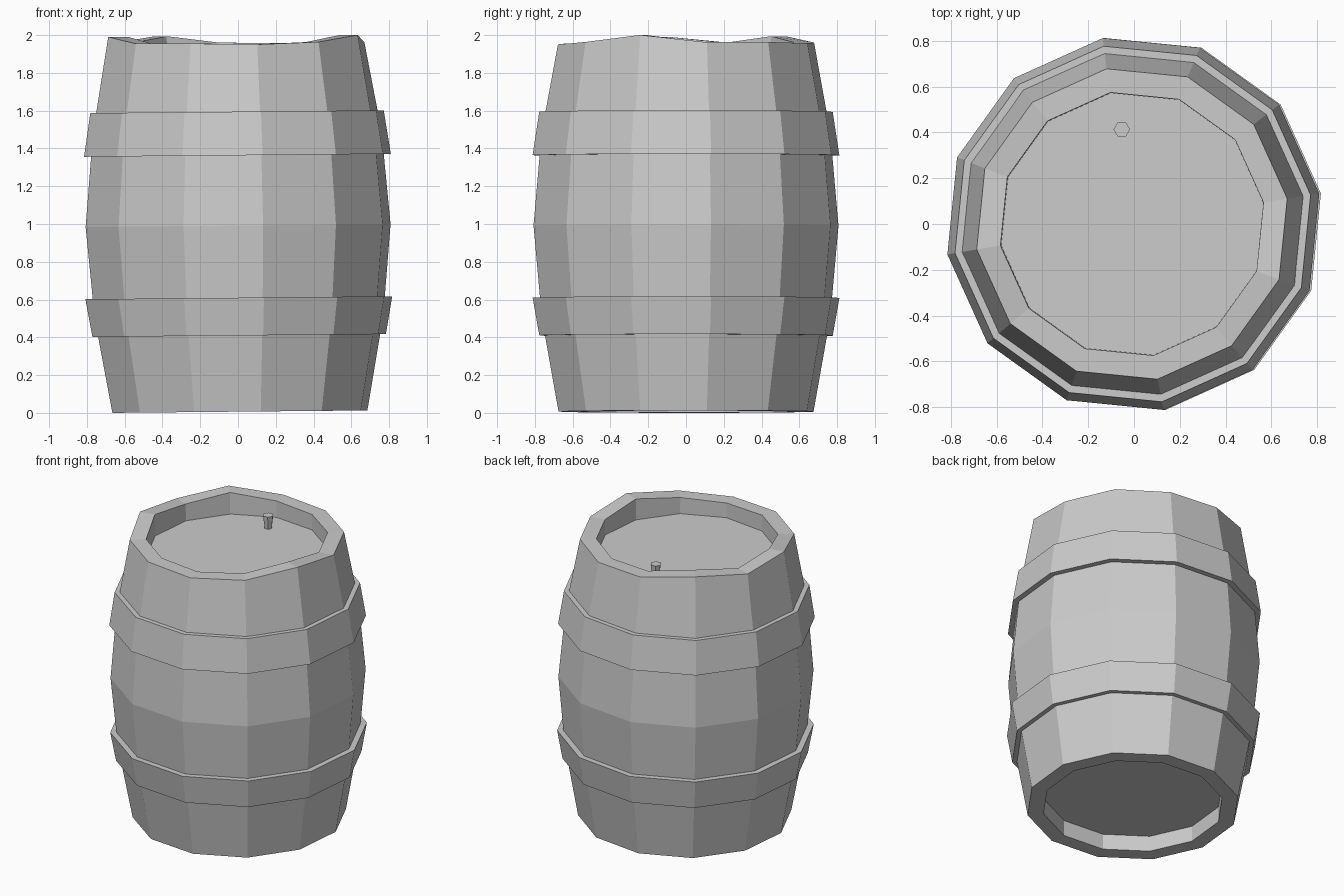
import bpy
import bmesh
from math import cos, sin, radians
from mathutils import Matrix

if "Cube" in bpy.data.objects:
    bpy.data.objects.remove(bpy.data.objects["Cube"])

SIDES = 12
TURN = 9.3
# the whole barrel leans very slightly
LEAN = Matrix.Translation((0.01, 0, 0.0066)) @ Matrix.Rotation(radians(-0.55), 4, 'Y')
# uneven stave tops, one height per corner
TOPS = [1.949, 1.952, 1.948, 1.955, 1.991, 1.958, 1.99, 1.953, 1.951, 1.943, 1.953, 1.988]


def lathe(name, profile, sides=SIDES, turn=TURN, cap_start=False, cap_end=False, move=(0, 0, 0)):
    """Spin (radius, z) points; z may be a list with one height per corner."""
    bm = bmesh.new()
    rings = []
    for r, z in profile:
        ring = []
        for k in range(sides):
            a = radians(turn + 360 * k / sides)
            h = z[k] if isinstance(z, list) else z
            ring.append(bm.verts.new((r * cos(a), r * sin(a), h)))
        rings.append(ring)
    for low, high in zip(rings, rings[1:]):
        for k in range(sides):
            n = (k + 1) % sides
            bm.faces.new((low[k], low[n], high[n], high[k]))
    if cap_start:
        bm.faces.new(rings[0][::-1])
    if cap_end:
        bm.faces.new(rings[-1])
    bm.transform(LEAN @ Matrix.Translation(move))
    mesh = bpy.data.meshes.new(name)
    bm.to_mesh(mesh)
    bm.free()
    obj = bpy.data.objects.new(name, mesh)
    bpy.context.collection.objects.link(obj)
    return obj


# staves with recessed bottom and top heads
lathe("barrel_body", [
    (0.58, 0.11), (0.58, 0.0), (0.684, 0.0), (0.774, 0.5), (0.818, 0.985),
    (0.774, 1.48), (0.687, TOPS), (0.582, TOPS), (0.58, 1.84),
], cap_start=True, cap_end=True)

# hoops, flared toward the middle, ledges running just into the staves
lathe("lower_hoop", [(0.752, 0.403), (0.787, 0.403), (0.823, 0.603), (0.778, 0.603)])
lathe("upper_hoop", [(0.778, 1.357), (0.823, 1.357), (0.787, 1.588), (0.75, 1.588)])

# small tapered bung standing on the top head
lathe("bung", [(0.025, 0), (0.036, 0.09)], sides=6, turn=0, cap_start=True,
      cap_end=True, move=(-0.045, 0.413, 1.84))
